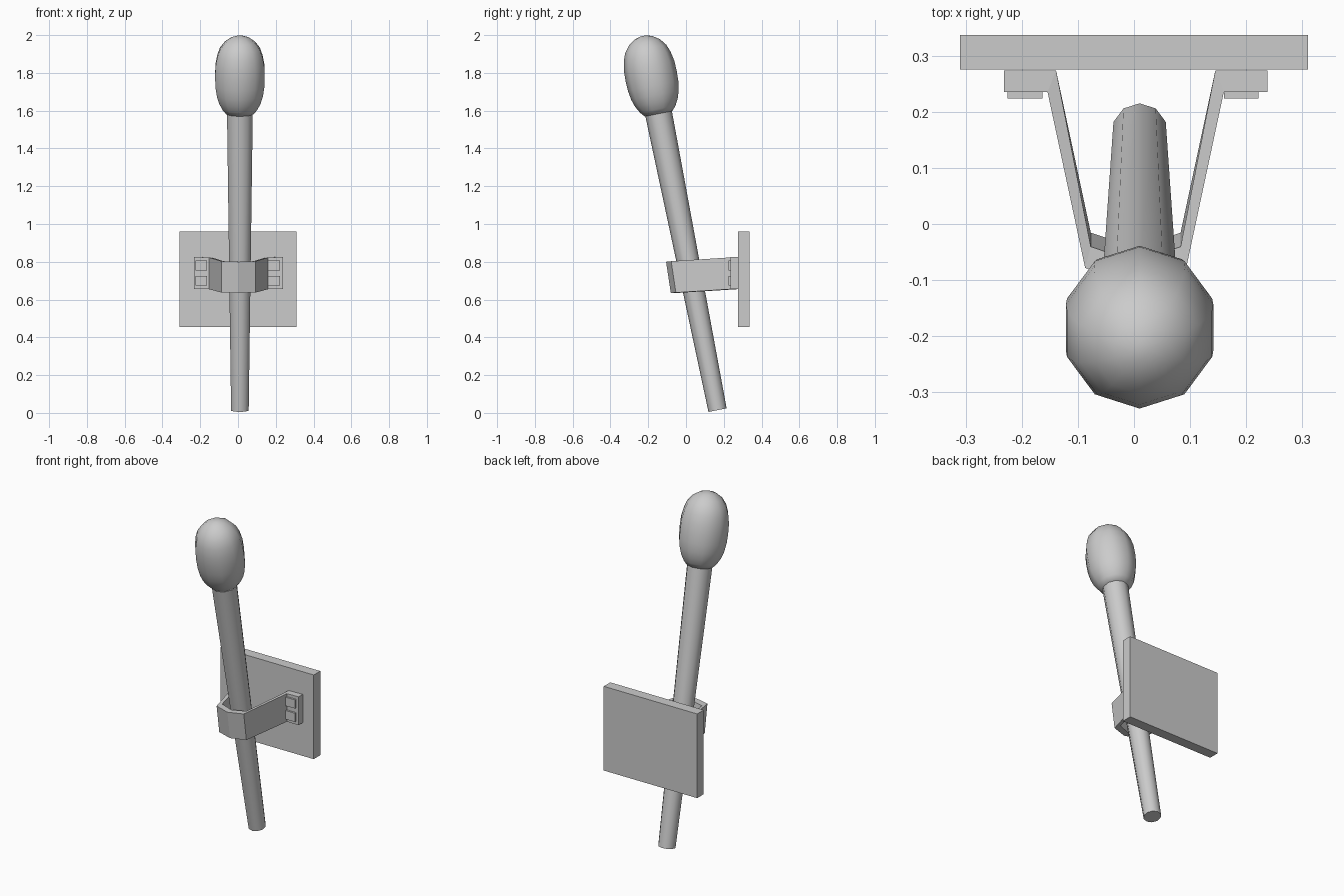
import bpy, bmesh, math
from mathutils import Matrix, Vector

if "Cube" in bpy.data.objects:
    bpy.data.objects.remove(bpy.data.objects["Cube"])

SIDES = 10
TILT = math.atan2(0.312, 1.57)
BASE = Vector((0.01, 0.167, 0.0145))
LENGTH = 1.6


def finish(name, bm, smooth=None):
    bmesh.ops.recalc_face_normals(bm, faces=bm.faces)
    me = bpy.data.meshes.new(name)
    bm.to_mesh(me)
    bm.free()
    ob = bpy.data.objects.new(name, me)
    bpy.context.collection.objects.link(ob)
    if smooth:
        bpy.ops.object.select_all(action='DESELECT')
        ob.select_set(True)
        bpy.context.view_layer.objects.active = ob
        bpy.ops.object.shade_smooth_by_angle(angle=math.radians(smooth))
    return ob


def loft(bm, rings, caps=True):
    rows = [[bm.verts.new(p) for p in r] for r in rings]
    n = len(rows[0])
    for a, b in zip(rows, rows[1:]):
        for i in range(n):
            j = (i + 1) % n
            bm.faces.new((a[i], a[j], b[j], b[i]))
    if caps:
        bm.faces.new(rows[0])
        bm.faces.new(rows[-1])


def turned(name, profile, smooth):
    """Ten-sided lathe about the tilted torch axis; profile = (distance, radius)."""
    m = Matrix.Translation(BASE) @ Matrix.Rotation(TILT, 4, 'X')
    angles = [math.pi / 2 + 2 * math.pi * i / SIDES for i in range(SIDES)]
    bm = bmesh.new()
    loft(bm, [[m @ Vector((r * math.cos(a), r * math.sin(a), d)) for a in angles]
              for d, r in profile])
    return finish(name, bm, smooth)


def box(name, lo, hi):
    bm = bmesh.new()
    bmesh.ops.create_cube(bm, size=1)
    for v in bm.verts:
        v.co = Vector([lo[k] + (v.co[k] + 0.5) * (hi[k] - lo[k]) for k in range(3)])
    return finish(name, bm)


# tapered stick and egg-shaped head
turned("torch_stick", [(0, 0.049), (LENGTH, 0.0715)], 45)
head = [(0, 0.075), (0.025, 0.096), (0.06, 0.115), (0.10, 0.128), (0.15, 0.136),
        (0.205, 0.138), (0.26, 0.136), (0.31, 0.126), (0.35, 0.111), (0.385, 0.084),
        (0.41, 0.048), (0.42, 0.015)]
turned("torch_head", [(LENGTH + d, r) for d, r in head], 60)

# wall plate
box("wall_plate", (-0.31, 0.275, 0.455), (0.31, 0.337, 0.96))

# strap: outer xy, inner xy, lean of the front, bottom z, top z
half = [((0.235, 0.235), (0.235, 0.274), 0, 0.655, 0.825),
        ((0.157, 0.235), (0.142, 0.274), 0, 0.655, 0.823),
        ((0.090, -0.066), (0.080, -0.028), 0.0125, 0.637, 0.803),
        ((0.0, -0.093), (0.0, -0.055), 0.0125, 0.635, 0.800)]
sections = []
for side, points in ((1, half), (-1, half[-2::-1])):
    for (ox, oy), (ix, iy), s, zb, zt in points:
        cx = 0.003
        sections.append([(cx + side * ox, oy + s, zb), (cx + side * ix, iy + s, zb),
                         (cx + side * ix, iy - s, zt), (cx + side * ox, oy - s, zt)])
bm = bmesh.new()
loft(bm, sections)
finish("strap", bm)

# square bolt heads, two on each flange
for label, x in (("left", -0.194), ("right", 0.191)):
    for level, z in (("lower", 0.70), ("upper", 0.78)):
        box(f"bolt_{label}_{level}", (x - 0.031, 0.224, z - 0.026),
            (x + 0.031, 0.24, z + 0.026))
